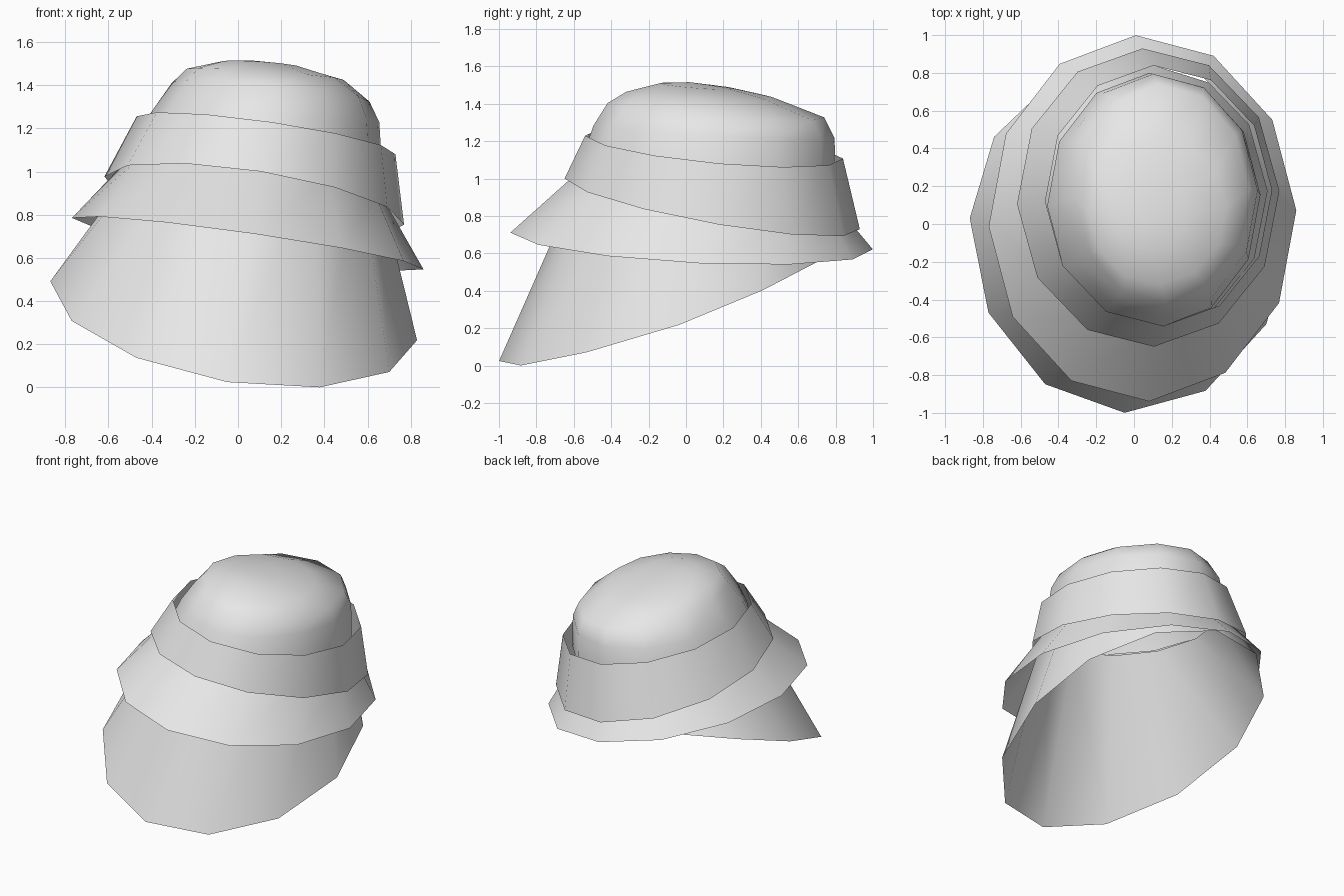
import bpy, bmesh, math

cube = bpy.data.objects.get("Cube")
if cube:
    bpy.data.objects.remove(cube, do_unlink=True)

SIDES = 12

# single pale grey material
grey = bpy.data.materials.new("pale grey")
grey.use_nodes = True
grey.diffuse_color = (0.8, 0.8, 0.8, 1)
bsdf = next(n for n in grey.node_tree.nodes if n.type == 'BSDF_PRINCIPLED')
bsdf.inputs["Base Color"].default_value = (0.8, 0.8, 0.8, 1)
bsdf.inputs["Roughness"].default_value = 0.6


def ring(cx, cy, rx, ry, z, lean_x=0, lean_y=0, phase=2.5, back=None):
    """Tilted ellipse; back is the radius of its +y half."""
    points = []
    for i in range(SIDES):
        a = math.radians(phase) + math.tau * i / SIDES
        c, s = math.cos(a), math.sin(a)
        r = back if back and s > 0 else ry
        points.append((cx + rx * c, cy + r * s, z + lean_x * c + lean_y * s))
    return points


def shell(name, rings, apex=None):
    """Skin stacked rings from bottom to top, optionally closed at an apex."""
    bm = bmesh.new()
    loops = [[bm.verts.new(p) for p in r] for r in rings]
    for low, high in zip(loops, loops[1:]):
        for i in range(SIDES):
            j = (i + 1) % SIDES
            bm.faces.new((low[i], low[j], high[j], high[i]))
    if apex:
        tip = bm.verts.new(apex)
        for i in range(SIDES):
            bm.faces.new((loops[-1][i], loops[-1][(i + 1) % SIDES], tip))
    for f in bm.faces:
        f.smooth = True
    mesh = bpy.data.meshes.new(name)
    bm.to_mesh(mesh)
    bm.free()
    mesh.materials.append(grey)
    ob = bpy.data.objects.new(name, mesh)
    bpy.context.collection.objects.link(ob)
    return ob


# long skirt dropping low at the front, open at both ends
shell("lower_skirt", [
    ring(-.02, 0, .85, 1.0, .355, -.125, .335, phase=-2, back=.87),
    ring(.11, .12, .53, .64, 1.05, -.06, -.06, phase=-2),
])

# flared tier whose top tucks under the band
shell("flared_tier", [
    ring(.045, .03, .815, .97, .666, -.117, -.05),
    ring(.08, .145, .625, .71, .92, -.095, -.13),
])

# upper band around the crown
shell("upper_band", [
    ring(.075, .14, .695, .79, .865, -.105, -.14),
    ring(.13, .15, .60, .69, 1.168, -.085, -.065),
])

# rounded crown
shell("crown", [
    ring(.105, .125, .565, .675, 1.07, -.07, -.06),
    ring(.125, .15, .53, .645, 1.25, -.02, -.035),
    ring(.15, .16, .46, .58, 1.365, -.04, -.04),
    ring(.125, .07, .365, .39, 1.45, -.025, -.015),
    ring(.10, .06, .19, .20, 1.495, -.012, -.015),
], apex=(.06, .02, 1.515))
